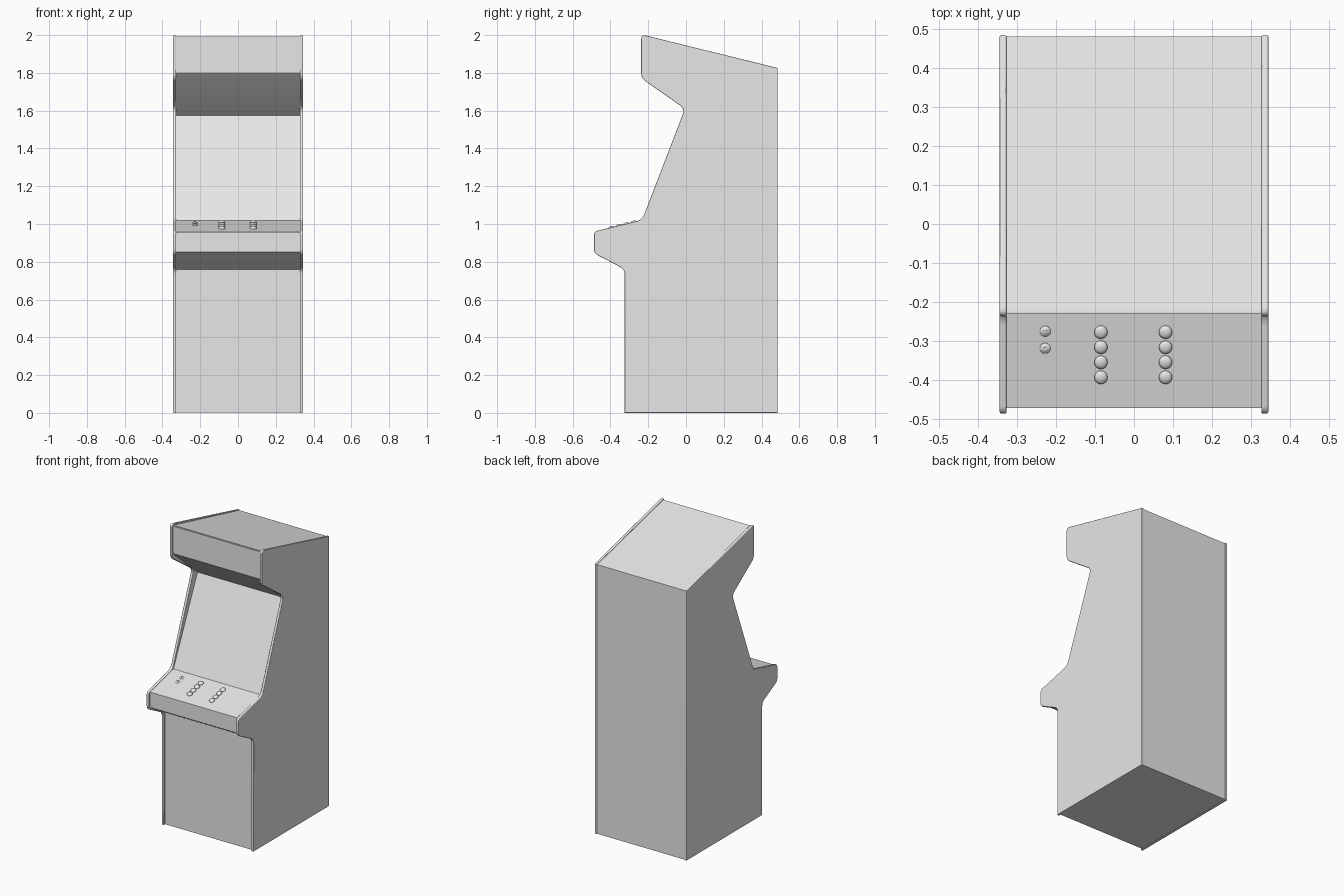
import bpy, bmesh, math
from mathutils import Vector, Matrix

if "Cube" in bpy.data.objects:
    bpy.data.objects.remove(bpy.data.objects["Cube"])

grey = bpy.data.materials.new("light_grey")
grey.diffuse_color = (0.8, 0.8, 0.8, 1)
grey.use_nodes = True
grey.node_tree.nodes["Principled BSDF"].inputs["Base Color"].default_value = grey.diffuse_color


def finish(name, bm, weighted=False):
    bmesh.ops.recalc_face_normals(bm, faces=bm.faces)
    me = bpy.data.meshes.new(name)
    bm.to_mesh(me)
    bm.free()
    me.materials.append(grey)
    ob = bpy.data.objects.new(name, me)
    bpy.context.collection.objects.link(ob)
    bpy.ops.object.select_all(action='DESELECT')
    ob.select_set(True)
    bpy.context.view_layer.objects.active = ob
    bpy.ops.object.shade_smooth_by_angle(angle=math.radians(35))
    if weighted:
        mod = ob.modifiers.new("clean_shading", 'WEIGHTED_NORMAL')
        mod.keep_sharp = True
    return ob


def rounded(points, steps=4):
    """Round each (y, z, radius) corner of a closed profile."""
    out = []
    for i, (y, z, r) in enumerate(points):
        c = Vector((y, z))
        if r == 0:
            out.append(c)
            continue
        a = c + (Vector(points[i - 1][:2]) - c).normalized() * r
        b = c + (Vector(points[(i + 1) % len(points)][:2]) - c).normalized() * r
        for k in range(steps + 1):
            t = k / steps
            out.append(a * (1 - t) ** 2 + c * 2 * t * (1 - t) + b * t * t)
    return out


def extrude_profile(name, profile, x0, x1, bevel=0):
    bm = bmesh.new()
    face = bm.faces.new([bm.verts.new((x0, y, z)) for y, z in profile])
    res = bmesh.ops.extrude_face_region(bm, geom=[face])
    moved = [v for v in res["geom"] if isinstance(v, bmesh.types.BMVert)]
    bmesh.ops.translate(bm, verts=moved, vec=(x1 - x0, 0, 0))
    if bevel:
        rim = [e for e in bm.edges if abs(e.verts[0].co.x - e.verts[1].co.x) < 1e-6]
        bmesh.ops.bevel(bm, geom=rim, offset=bevel, segments=3, profile=0.5, affect='EDGES')
    return finish(name, bm, bevel > 0)


# Side panels with rounded trim edges
side = rounded([(-0.325, 0, 0), (-0.325, 0.76, 0.025), (-0.487, 0.845, 0.022),
                (-0.487, 0.96, 0.02), (-0.232, 1.022, 0.03), (-0.006, 1.61, 0.03),
                (-0.237, 1.772, 0.025), (-0.237, 2.004, 0.025), (0.485, 1.826, 0), (0.485, 0, 0)])
extrude_profile("side_panel_right", side, 0.327, 0.345, 0.005)
extrude_profile("side_panel_left", side, -0.345, -0.327, 0.005)

# Cabinet body between the panels
body = [(-0.312, 0.002), (-0.312, 0.758), (-0.472, 0.853), (-0.472, 0.957), (-0.222, 1.018),
        (0.035, 1.575), (-0.212, 1.785), (-0.225, 1.80), (-0.225, 1.992), (0.482, 1.823), (0.482, 0.002)]
extrude_profile("cabinet_body", body, -0.328, 0.328)

# Marquee plate above the screen
marquee = [(-0.230, 1.815), (-0.230, 1.988), (-0.224, 1.988), (-0.224, 1.815)]
extrude_profile("marquee_plate", marquee, -0.327, 0.327)

# Domed buttons on the sloping control deck
slope = math.atan2(1.018 - 0.957, 0.25)


def button(name, x, y, rings, sides=16):
    """Lathe of (radius, height) rings standing on the deck."""
    bm = bmesh.new()
    loops = [[bm.verts.new((r * math.cos(2 * math.pi * k / sides),
                            r * math.sin(2 * math.pi * k / sides), h)) for k in range(sides)]
             for r, h in rings]
    for a, b in zip(loops, loops[1:]):
        for k in range(sides):
            n = (k + 1) % sides
            bm.faces.new((a[k], a[n], b[n], b[k]))
    bm.faces.new(loops[-1])
    z = 0.957 + (y + 0.472) * math.tan(slope)
    bm.transform(Matrix.Translation((x, y, z)) @ Matrix.Rotation(slope, 4, 'X'))
    finish(name, bm)


for col, x in enumerate((-0.085, 0.081)):
    for row in range(4):
        button(f"play_button_{col}_{row}", x, -0.277 - 0.0387 * row,
               [(0.017, -0.004), (0.017, 0.006), (0.015, 0.009), (0.010, 0.012), (0.004, 0.013)])
for row in range(2):
    button(f"start_button_{row}", -0.228, -0.275 - 0.044 * row,
           [(0.014, -0.004), (0.014, 0.002), (0.010, 0.005), (0.005, 0.007), (0.005, 0.010), (0.002, 0.011)])
